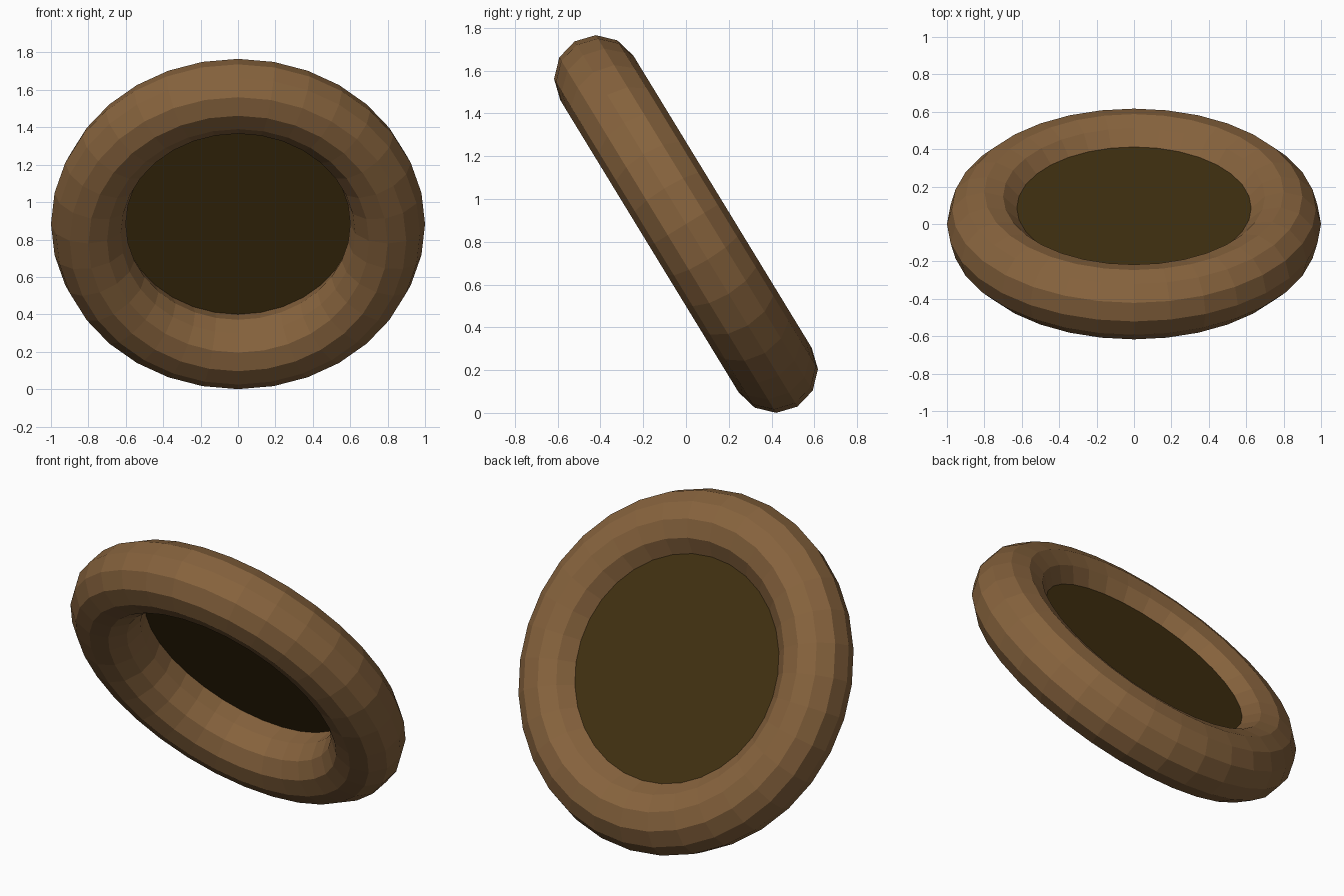
import bpy
from math import pi
from mathutils import Vector, Euler

cube = bpy.data.objects.get("Cube")
if cube:
    bpy.data.objects.remove(cube, do_unlink=True)


def material(name, colour):
    mat = bpy.data.materials.new(name)
    mat.use_nodes = True
    mat.diffuse_color = (*colour, 1)
    bsdf = next(n for n in mat.node_tree.nodes if n.type == "BSDF_PRINCIPLED")
    bsdf.inputs["Base Color"].default_value = (*colour, 1)
    bsdf.inputs["Roughness"].default_value = 0.9
    return mat


def finish(name, mat):
    obj = bpy.context.object
    obj.name = name
    obj.data.materials.append(mat)
    return obj


brown = material("warm brown", (0.242, 0.125, 0.047))
dark = material("dark brown", (0.054, 0.031, 0.0055))

# Ring and disc share one backward tilt
tilt = Euler((-pi * 58.6 / 180, 0, 0))
centre = Vector((0, 0, 0.883))
normal = tilt.to_matrix() @ Vector((0, 0, 1))

# Faceted outer ring
bpy.ops.mesh.primitive_torus_add(
    major_radius=0.8, minor_radius=0.2, major_segments=32, minor_segments=12,
    location=centre, rotation=tilt)
ring = finish("outer_ring", brown)
ring.data.shade_flat()

# Flat disc closing the hole, set towards the back of the ring
bpy.ops.mesh.primitive_circle_add(
    vertices=64, radius=0.63, fill_type="NGON",
    location=centre + normal * 0.1, rotation=tilt)
finish("inner_disc", dark)
